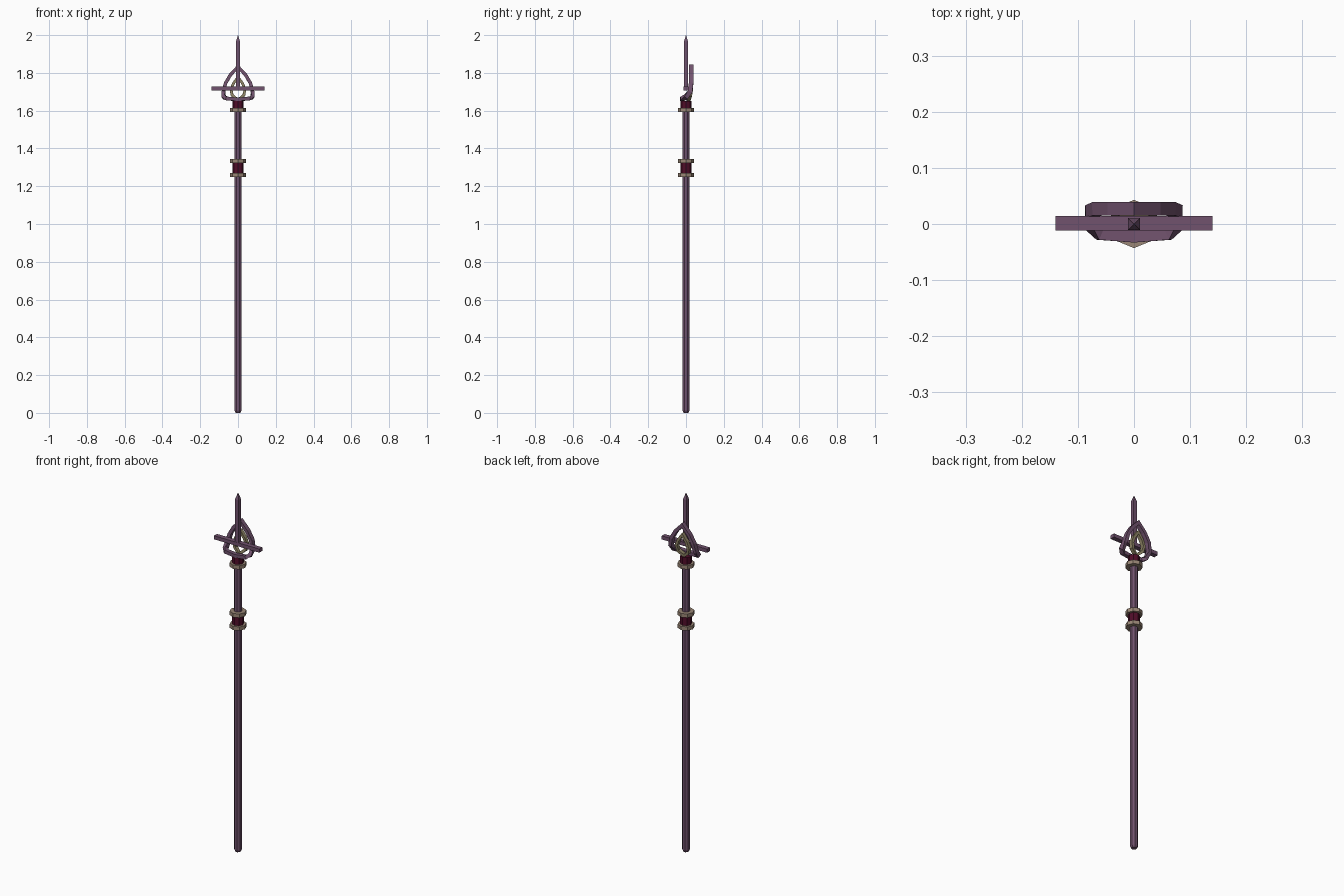
import bpy, bmesh, math
from mathutils import Vector

if "Cube" in bpy.data.objects:
    bpy.data.objects.remove(bpy.data.objects["Cube"])


def material(name, rgb):
    m = bpy.data.materials.new(name)
    m.diffuse_color = (*rgb, 1)
    m.use_nodes = True
    m.node_tree.nodes["Principled BSDF"].inputs["Base Color"].default_value = m.diffuse_color
    return m


PURPLE = material("dusty purple", (0.165, 0.085, 0.155))
TAN = material("tan metal", (0.32, 0.24, 0.18))
OLIVE = material("olive gold", (0.27, 0.23, 0.13))
RED = material("dark red", (0.08, 0.004, 0.022))


def finish(name, bm, mat):
    bmesh.ops.recalc_face_normals(bm, faces=bm.faces)
    me = bpy.data.meshes.new(name)
    bm.to_mesh(me)
    bm.free()
    me.materials.append(mat)
    ob = bpy.data.objects.new(name, me)
    bpy.context.collection.objects.link(ob)
    return ob


def skin(bm, rings, closed=False):
    n = len(rings[0])
    count = len(rings) if closed else len(rings) - 1
    for i in range(count):
        a, b = rings[i], rings[(i + 1) % len(rings)]
        for k in range(n):
            bm.faces.new((a[k], a[(k + 1) % n], b[(k + 1) % n], b[k]))
    if not closed:
        bm.faces.new(rings[0])
        bm.faces.new(rings[-1])


def lathe(name, profile, sides, mat, turn=0.0):
    """Stack of regular polygons, profile = (radius, z)."""
    bm = bmesh.new()
    rings = [[bm.verts.new((r * math.cos(turn + math.tau * k / sides),
                            r * math.sin(turn + math.tau * k / sides), z))
              for k in range(sides)] for r, z in profile]
    skin(bm, rings)
    return finish(name, bm, mat)


def hoop(name, half, width, depth, mat):
    """Mitred rectangular bar along a closed path mirrored in x."""
    pts = [Vector(p) for p in half]
    pts += [Vector((-p.x, p.y, p.z)) for p in reversed(pts[1:-1])]
    bm = bmesh.new()
    rings = []
    for i, p in enumerate(pts):
        t0 = (p - pts[i - 1]).normalized()
        t1 = (pts[(i + 1) % len(pts)] - p).normalized()
        t = (t0 + t1).normalized()
        a = t.cross(Vector((0, 1, 0))).normalized()
        b = a.cross(t)
        miter = min(1 / max(t.dot(t1), 0.1), 1.6)
        rings.append([bm.verts.new(p + a * (u * width / 2 * miter) + b * (v * depth / 2))
                      for u, v in ((1, 1), (-1, 1), (-1, -1), (1, -1))])
    skin(bm, rings, closed=True)
    return finish(name, bm, mat)


# Shaft with a chamfered foot
lathe("shaft", [(0.014, 0), (0.02, 0.012), (0.02, 1.65)], 8, PURPLE, math.pi / 8)

# Metal collars and red wraps
for i, z in enumerate((1.25, 1.322, 1.592)):
    lathe(f"collar_{i + 1}", [(0.043, z), (0.043, z + 0.021)], 8, TAN)
lathe("grip_wrap", [(0.03, 1.27), (0.03, 1.323)], 8, RED)
lathe("head_wrap", [(0.03, 1.612), (0.03, 1.652)], 8, RED)

# Outer teardrop hoop, its foot sweeping forward
hoop("outer_hoop", [(0, .027, 1.832), (.04, .027, 1.79), (.066, .027, 1.745),
                    (.077, .022, 1.70), (.076, 0, 1.673), (.06, -.017, 1.664),
                    (0, -.021, 1.66)], 0.018, 0.024, PURPLE)

# Inner teardrop hoop
hoop("inner_hoop", [(0, .027, 1.778), (.024, .027, 1.745), (.037, .027, 1.712),
                    (.031, .022, 1.682), (0, .012, 1.656)], 0.014, 0.02, OLIVE)

# Square spike with a pyramid tip
q = math.sqrt(2)
lathe("spike", [(0.011 * q, 1.708), (0.011 * q, 1.965), (0.0008, 2.0)], 4, PURPLE, math.pi / 4)

# Crossbar
bm = bmesh.new()
bmesh.ops.create_cube(bm, size=1)
for v in bm.verts:
    v.co = Vector((v.co.x * 0.28, v.co.y * 0.026 + 0.001, v.co.z * 0.02 + 1.718))
finish("crossbar", bm, PURPLE)
